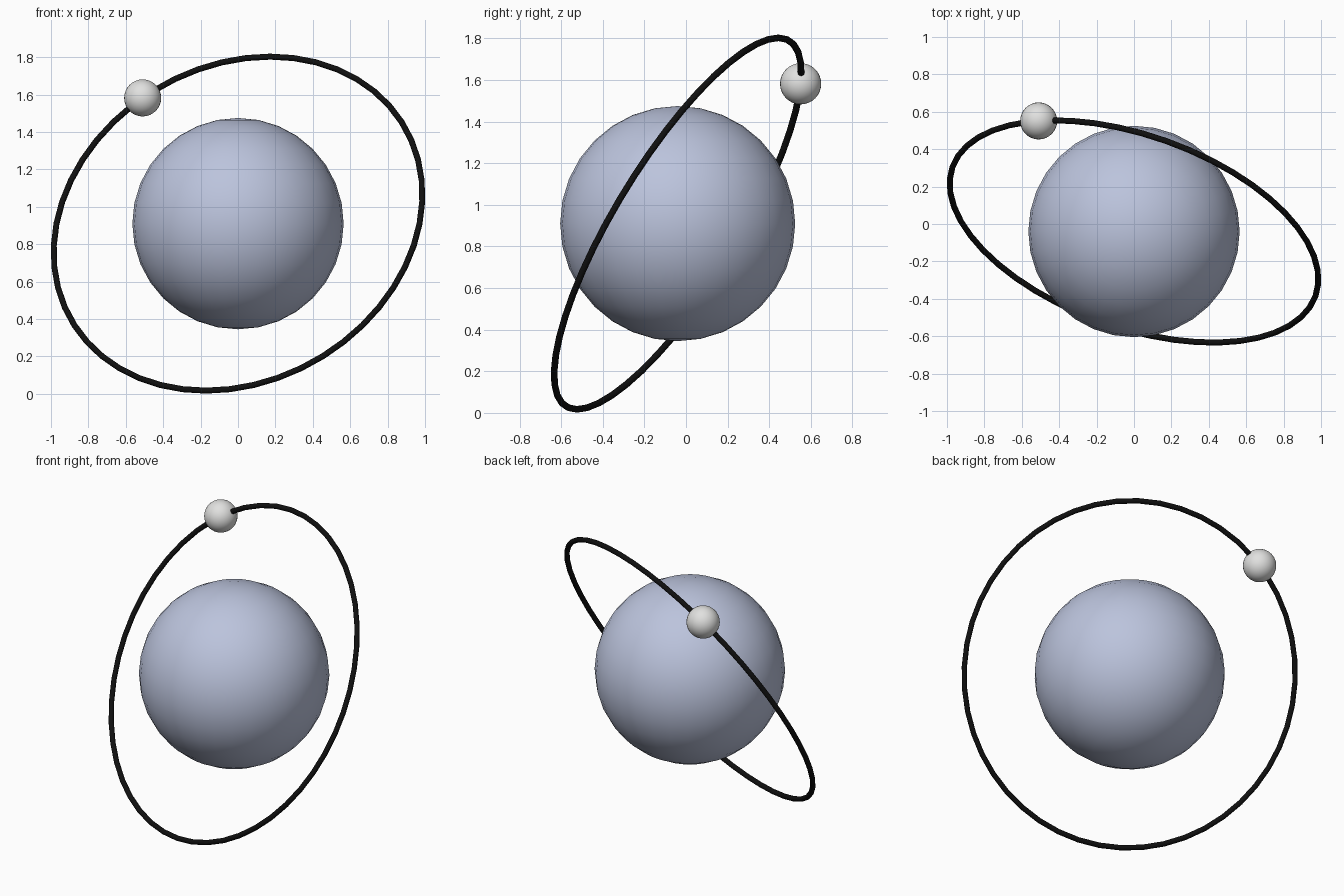
import bpy
from mathutils import Vector

if "Cube" in bpy.data.objects:
    bpy.data.objects.remove(bpy.data.objects["Cube"])

CENTRE = Vector((0, -0.04, 0.91))
NORMAL = Vector((-0.29, -0.817, 0.4986)).normalized()   # axis of the tilted orbit
ORBIT_R = 1.03


def material(name, rgb):
    m = bpy.data.materials.new(name)
    m.diffuse_color = (*rgb, 1)
    m.use_nodes = True
    m.node_tree.nodes["Principled BSDF"].inputs["Base Color"].default_value = m.diffuse_color
    return m


def finish(name, mat):
    ob = bpy.context.object
    ob.name = name
    ob.data.materials.append(mat)
    bpy.ops.object.shade_smooth()
    return ob


def ball(name, centre, radius, mat):
    bpy.ops.mesh.primitive_uv_sphere_add(segments=32, ring_count=16,
                                         radius=radius, location=centre)
    return finish(name, mat)


blue_grey = material("blue grey", (0.50, 0.55, 0.72))
light_grey = material("light grey", (0.75, 0.75, 0.74))
black = material("black", (0.005, 0.005, 0.005))

# Planet
ball("planet", CENTRE, 0.565, blue_grey)

# Moon, placed on the orbit plane at the orbit radius
offset = Vector((-0.51, 0.595, 0.672))
offset -= NORMAL * offset.dot(NORMAL)
ball("moon", CENTRE + offset.normalized() * ORBIT_R, 0.099, light_grey)

# Orbit ring
bpy.ops.mesh.primitive_torus_add(
    major_radius=ORBIT_R, minor_radius=0.016, major_segments=48, minor_segments=12,
    location=CENTRE, rotation=NORMAL.to_track_quat('Z', 'Y').to_euler())
finish("orbit_ring", black)
